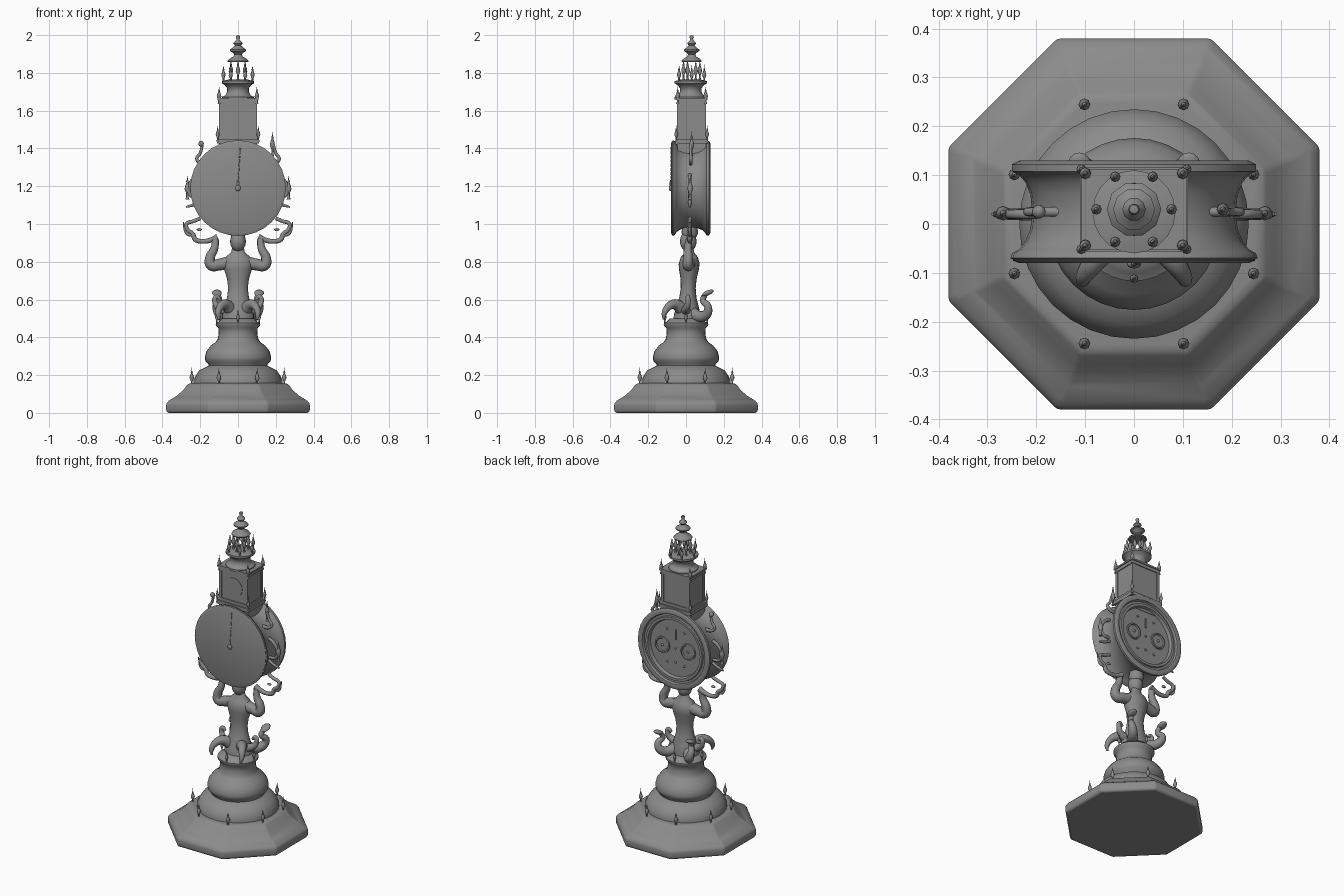
import bpy, bmesh, math
from mathutils import Matrix, Vector

TAU = math.tau
ALONG_Y = Matrix.Rotation(-math.pi / 2, 4, 'X')
metal = bpy.data.materials.new("dark_metal")
metal.diffuse_color = (.26, .26, .26, 1)


def finish(name, bm, mat=Matrix()):
    bmesh.ops.remove_doubles(bm, verts=bm.verts, dist=1e-5)
    bmesh.ops.recalc_face_normals(bm, faces=bm.faces)
    bm.transform(mat)
    me = bpy.data.meshes.new(name)
    bm.to_mesh(me)
    bm.free()
    me.materials.append(metal)
    ob = bpy.data.objects.new(name, me)
    bpy.context.collection.objects.link(ob)
    return ob


def lathe(name, profile, n=32, loc=(0, 0, 0), phase=0.0, rot=Matrix()):
    """Revolve (radius, height) points about z, then rotate and move."""
    bm = bmesh.new()
    rings = []
    for r, z in profile:
        rings.append([bm.verts.new((max(r, 1e-7) * math.cos(phase + TAU * i / n),
                                    max(r, 1e-7) * math.sin(phase + TAU * i / n), z)) for i in range(n)])
    for a, b in zip(rings, rings[1:]):
        for i in range(n):
            j = (i + 1) % n
            bm.faces.new((a[i], a[j], b[j], b[i]))
    return finish(name, bm, Matrix.Translation(loc) @ rot)


def box(name, centre, size):
    bm = bmesh.new()
    bmesh.ops.create_cube(bm, size=1)
    return finish(name, bm, Matrix.Translation(centre) @ Matrix.Diagonal((*size, 1)))


def ball(name, centre, radii, rot=Matrix()):
    bm = bmesh.new()
    bmesh.ops.create_uvsphere(bm, u_segments=16, v_segments=10, radius=1)
    return finish(name, bm, Matrix.Translation(centre) @ rot @ Matrix.Diagonal((*radii, 1)))


def tube(name, pts):
    """Smooth tapered tube through (x, y, z, radius) points."""
    cu = bpy.data.curves.new(name, 'CURVE')
    cu.dimensions = '3D'
    cu.bevel_depth = 1
    cu.bevel_resolution = 4
    cu.use_fill_caps = True
    cu.resolution_u = 5
    cu.materials.append(metal)
    sp = cu.splines.new('BEZIER')
    sp.bezier_points.add(len(pts) - 1)
    for p, (x, y, z, r) in zip(sp.bezier_points, pts):
        p.co, p.radius = (x, y, z), r
        p.handle_left_type = p.handle_right_type = 'AUTO'
    ob = bpy.data.objects.new(name, cu)
    bpy.context.collection.objects.link(ob)


def spike(name, x, y, z, h, w=0.012):
    """Turned pinnacle: stem, bulb, fine point."""
    lathe(name, [(0, 0), (w * .7, 0), (w * .4, h * .12), (w * .4, h * .25), (w, h * .42), (w * .8, h * .55),
                 (w * .35, h * .68), (w * .45, h * .74), (w * .2, h * .8), (0, h)], 8, (x, y, z))


# Octagonal plinth with softened corners
c = math.cos(math.pi / 8)
plinth = lathe("octagonal_plinth", [(0, 0)] + [(r / c, z) for r, z in
               [(.375, 0), (.38, .015), (.38, .05), (.365, .066), (.325, .09), (.29, .12), (.27, .148), (.255, .157)]]
               + [(0, .157)], 8, phase=math.pi / 8)
bev = plinth.modifiers.new("soft_corners", 'BEVEL')
bev.width, bev.segments, bev.limit_method, bev.angle_limit = .008, 2, 'ANGLE', math.radians(28)

# Round stepped pedestal
lathe("pedestal", [(0, .15), (.235, .15), (.235, .175), (.222, .2), (.205, .225), (.175, .24), (.155, .25),
                   (.158, .26), (.173, .275), (.176, .295), (.168, .325), (.145, .355), (.118, .375), (.108, .39),
                   (.102, .42), (.104, .45), (.117, .462), (.117, .475), (.1, .485), (.085, .5), (0, .5)], 32)
for i in range(8):
    a = TAU * (i + .5) / 8
    spike("plinth_pinnacle", .265 * math.cos(a), .265 * math.sin(a), .145, .095)
for i in range(4):
    spike("pedestal_pinnacle", .112 * math.cos(TAU * i / 4), .112 * math.sin(TAU * i / 4), .465, .09, .009)

# Supporting figure: torso, head, raised arms
body = lathe("figure_torso", [(0, .48), (.085, .48), (.085, .52), (.074, .56), (.058, .61), (.052, .66), (.058, .71),
                              (.074, .76), (.08, .79), (.066, .825), (.036, .85), (.03, .88), (0, .88)], 20)
for v in body.data.vertices:
    t = (v.co.z - .48) / .4
    v.co.y = v.co.y * (.85 - .2 * t) + .005 + .015 * t
ball("figure_head", (0, .012, .908), (.042, .044, .055))
lathe("head_cushion", [(0, .93), (.035, .93), (.045, .955), (.035, 1.0), (0, 1.0)], 16, (0, .02, 0))

for s in (-1, 1):
    tube("figure_arm", [(s * .05, .018, .795, .034), (s * .1, .015, .785, .031), (s * .142, .01, .783, .029),
                        (s * .148, .01, .82, .026), (s * .125, .01, .87, .021), (s * .118, .015, .92, .017)])
    # Scrolled bracket held in the hand
    tube("scroll_bracket", [(s * .108, .02, .93, .018), (s * .135, .02, .918, .014), (s * .19, .02, .908, .012),
                            (s * .228, .02, .92, .013), (s * .238, .02, .945, .012), (s * .268, .02, .972, .011),
                            (s * .272, .02, 1.0, .01), (s * .235, .02, 1.015, .01), (s * .2, .022, 1.03, .01)])
    tube("bracket_leaf", [(s * .24, .02, .94, .009), (s * .27, .02, .95, .009), (s * .29, .02, 1.01, .003)])
    ball("bracket_bud", (s * .205, .02, .97), (.014, .008, .008))
    # Rear tails with flared ends
    tube("rear_tail", [(s * .04, .03, .53, .035), (s * .07, .07, .51, .03), (s * .1, .11, .525, .026),
                       (s * .115, .115, .565, .02), (s * .1, .09, .595, .016), (s * .105, .1, .625, .014)])
    ball("rear_tail_fin", (s * .112, .115, .635), (.026, .034, .013), Matrix.Rotation(.4, 4, 'X'))
    # Front tails curling forward
    tube("front_tail", [(s * .04, -.02, .55, .036), (s * .07, -.06, .575, .027), (s * .095, -.095, .56, .02),
                        (s * .105, -.115, .525, .014), (s * .1, -.118, .495, .006)])
    tube("side_curl", [(s * .05, 0, .54, .03), (s * .09, 0, .55, .022), (s * .12, .01, .58, .015),
                       (s * .115, .01, .615, .012), (s * .095, .01, .6, .008)])

# Clock drum: spool with flat front and stepped back
D = (0, 0, 1.19)
lathe("clock_drum", [(0, -.074), (.245, -.074), (.253, -.07), (.25, -.06), (.235, -.052), (.222, -.035), (.212, -.01),
                     (.209, .025), (.212, .06), (.222, .085), (.235, .1), (.25, .108), (.25, .122), (.235, .13),
                     (.218, .126), (.213, .112), (.2, .112), (.197, .122), (.182, .122), (.176, .102), (0, .102)],
      32, D, rot=ALONG_Y)
lathe("front_face", [(0, -.08), (.235, -.08), (.248, -.075), (.248, -.07), (0, -.07)], 32, D, rot=ALONG_Y)

# Single beaded hand with teardrop hub
ball("hand_hub", (0, -.082, 1.19), (.014, .009, .016))
ball("hand_drop", (0, -.082, 1.21), (.006, .005, .024))
for i in range(8):
    ball("hand_bead", (.002 + .0014 * i, -.08, 1.245 + .022 * i), (.003, .003, .009))

# Back face dials and studs
for s in (-1, 1):
    lathe("small_dial", [(0, .1), (.05, .1), (.05, .112), (.042, .113), (.038, .107), (0, .107)], 20,
          (s * .09, 0, 1.19), rot=ALONG_Y)
    ball("small_dial_hub", (s * .09, .108, 1.19), (.008, .008, .008))
for x, z in [(0, 1.19), (0, 1.1), (.06, 1.3), (-.06, 1.3), (.06, 1.09), (-.06, 1.09)]:
    ball("back_stud", (x, .104, z), (.007, .006, .007))
box("back_hand", (0, .105, 1.275), (.008, .006, .06))

# Drum side ornaments
for s in (-1, 1):
    tube("side_scroll", [(s * .2, .02, 1.26, .01), (s * .235, .02, 1.24, .01), (s * .258, .02, 1.2, .009),
                         (s * .25, .02, 1.15, .009), (s * .205, .02, 1.14, .009)])
    spike("side_pinnacle", s * .268, .022, 1.13, .13, .015)
    tube("lower_scroll", [(s * .2, .02, 1.12, .009), (s * .24, .02, 1.1, .008), (s * .275, .02, 1.09, .005)])
    tube("upper_scroll", [(s * .15, .025, 1.32, .01), (s * .2, .025, 1.325, .01), (s * .218, .025, 1.345, .009),
                          (s * .2, .025, 1.375, .008), (s * .188, .025, 1.42, .007)])
spike("right_shoulder_pinnacle", .182, .03, 1.36, .135, .013)
ball("left_shoulder_knob", (-.195, .025, 1.425), (.014, .014, .016))

# Square tower
TY = .03
box("tower_saddle", (0, TY, 1.39), (.2, .15, .08))
box("tower_base", (0, TY, 1.436), (.222, .172, .022))
box("tower_shaft", (0, TY, 1.55), (.192, .145, .22))
box("tower_sill", (0, TY, 1.455), (.204, .156, .02))
box("tower_cornice", (0, TY, 1.648), (.204, .156, .02))
box("tower_top_slab", (0, TY, 1.662), (.216, .166, .01))
lathe("tower_front_dial", [(0, 0), (.06, 0), (.06, .004), (.054, .004), (.054, .002), (0, .002)], 24,
      (0, TY - .0755, 1.55), rot=ALONG_Y)
for sx in (-1, 1):
    for sy in (-1, 1):
        x, y = sx * .1, TY + sy * .074
        box("tower_corner_post", (sx * .091, TY + sy * .068, 1.55), (.018, .018, .2))
        spike("tower_top_pinnacle", x, y, 1.635, .095, .012)
        spike("tower_foot_pinnacle", sx * .108, TY + sy * .082, 1.435, .09, .01)

# Round turret, lantern posts and crown
lathe("turret", [(0, 1.66), (.085, 1.66), (.085, 1.673), (.066, 1.682), (.057, 1.7), (.058, 1.72), (.07, 1.735),
                 (.085, 1.745), (.085, 1.757), (.05, 1.765), (0, 1.765)], 20, (0, TY - .005, 0))
for i in range(6):
    a = TAU * i / 6
    x, y = math.cos(a), math.sin(a)
    spike("crown_pinnacle", .077 * x, TY + .077 * y, 1.745, .1, .011)
    a += TAU / 12
    spike("lantern_post", .043 * math.cos(a), TY + .043 * math.sin(a), 1.76, .115, .012)
lathe("crown_finial", [(0, 1.858), (.054, 1.858), (.056, 1.864), (.045, 1.875), (.026, 1.886), (.02, 1.897),
                       (.026, 1.906), (.043, 1.916), (.043, 1.923), (.026, 1.935), (.016, 1.945), (.024, 1.955),
                       (.022, 1.962), (.01, 1.972), (.008, 1.98), (.012, 1.989), (.009, 1.997), (0, 2.0)],
      10, (0, TY, 0))

# Convert tubes to mesh and smooth everything by angle
bpy.ops.object.select_all(action='DESELECT')
for ob in bpy.data.objects:
    if ob.type == 'CURVE':
        ob.select_set(True)
        bpy.context.view_layer.objects.active = ob
bpy.ops.object.convert(target='MESH')
bpy.ops.object.select_all(action='SELECT')
bpy.ops.object.shade_smooth_by_angle(angle=math.radians(50))
